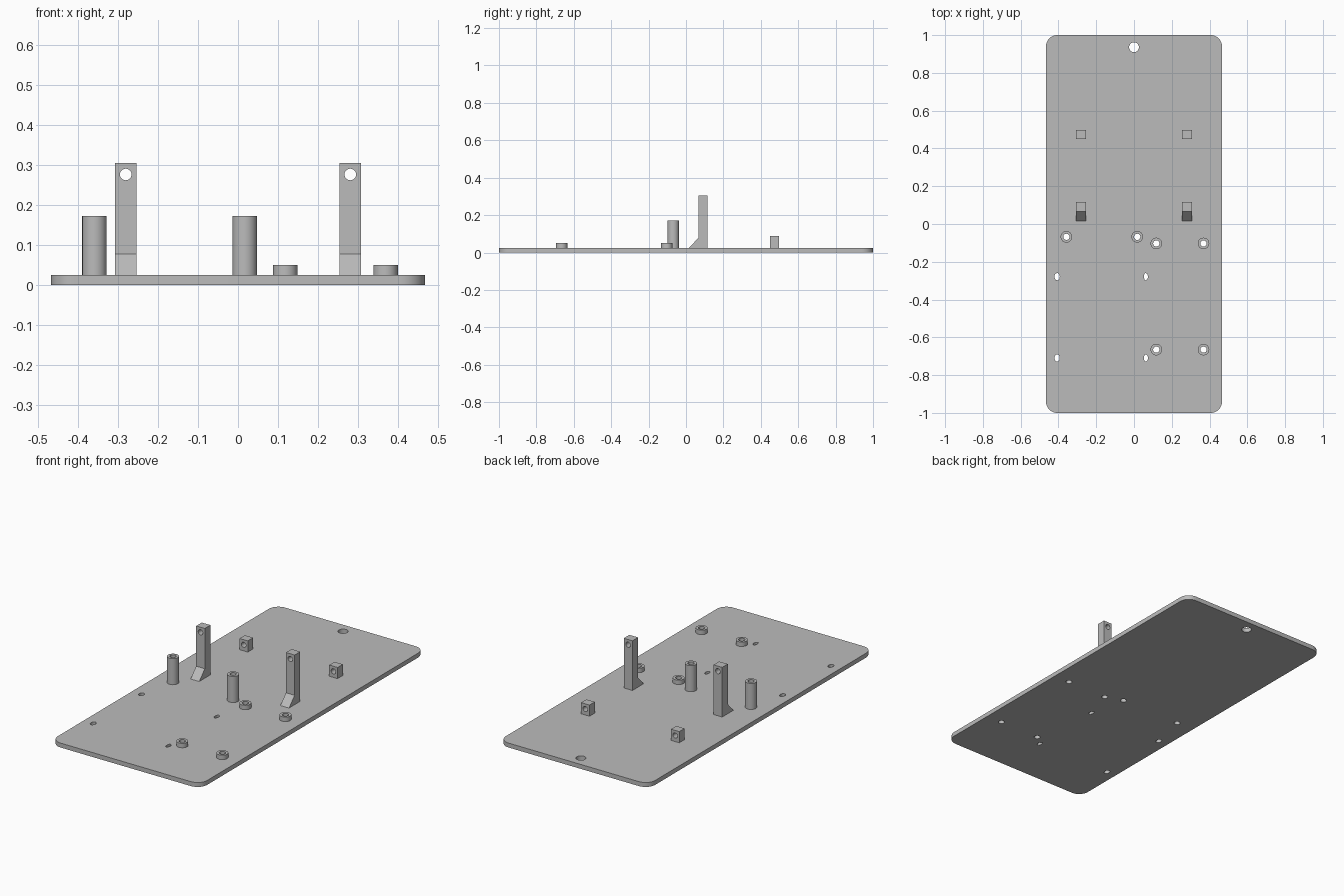
import bpy, bmesh
from math import cos, sin, pi, radians
from mathutils import Vector

cube = bpy.data.objects.get("Cube")
if cube:
    bpy.data.objects.remove(cube, do_unlink=True)

grey = bpy.data.materials.new("plain_grey")
grey.use_nodes = True
colour = (0.5, 0.5, 0.5, 1)
grey.diffuse_color = colour
grey.node_tree.nodes["Principled BSDF"].inputs["Base Color"].default_value = colour

T = 0.025  # plate thickness


def prism(name, outline, sweep):
    """Extrude a closed outline of 3D points along a vector."""
    bm = bmesh.new()
    face = bm.faces.new([bm.verts.new(p) for p in outline])
    top = bmesh.ops.extrude_face_region(bm, geom=[face])
    moved = [v for v in top["geom"] if isinstance(v, bmesh.types.BMVert)]
    bmesh.ops.translate(bm, verts=moved, vec=Vector(sweep))
    bmesh.ops.recalc_face_normals(bm, faces=bm.faces)
    mesh = bpy.data.meshes.new(name)
    bm.to_mesh(mesh)
    bm.free()
    mesh.materials.append(grey)
    obj = bpy.data.objects.new(name, mesh)
    bpy.context.collection.objects.link(obj)
    return obj


def circle(x, y, z, r, n=32):
    return [(x + r * cos(2 * pi * i / n), y + r * sin(2 * pi * i / n), z) for i in range(n)]


def cut(obj, cutters):
    """Subtract cutters, bake the result, remove the cutters."""
    for c in cutters:
        c.hide_render = True
        mod = obj.modifiers.new("hole", "BOOLEAN")
        mod.operation, mod.solver, mod.object = "DIFFERENCE", "EXACT", c
    bpy.context.view_layer.update()
    graph = bpy.context.evaluated_depsgraph_get()
    baked = bpy.data.meshes.new_from_object(obj.evaluated_get(graph))
    obj.modifiers.clear()
    obj.data = baked
    for c in cutters:
        bpy.data.objects.remove(c, do_unlink=True)


def drill_up(x, y, r, height=0.4):
    return prism("drill", circle(x, y, -0.1, r), (0, 0, height))


def drill_across(x, z, r=0.0145):
    ring = [(px, -0.2, pz) for px, pz, _ in circle(x, z, 0, r)]
    return prism("drill", ring, (0, 1, 0))


# Standoff positions: x, y, top height
standoffs = [(-0.358, -0.068, 0.172), (0.017, -0.068, 0.172)]
standoffs += [(x, y, 0.05) for x in (0.118, 0.368) for y in (-0.103, -0.665)]

# Rounded base plate
corner, hx, hy = 0.06, 0.466, 1.0
outline = []
for k, (sx, sy) in enumerate([(1, 1), (-1, 1), (-1, -1), (1, -1)]):
    for i in range(13):
        a = (k + i / 12) * pi / 2
        outline.append((sx * (hx - corner) + corner * cos(a),
                        sy * (hy - corner) + corner * sin(a), 0))
plate = prism("base_plate", outline, (0, 0, T))

# Plate holes: hanging hole, standoff bores, narrow slots
drills = [drill_up(0, 0.936, 0.026)]
drills += [drill_up(x, y, 0.0165) for x, y, _ in standoffs]
for x, flat in ((-0.407, 1), (0.06, 0.5)):
    for y in (-0.279, -0.709):
        slot = []
        for px, py, pz in circle(0, 0, -0.1, 1, 24):
            slot.append((x + px * 0.014 * (flat if px < 0 else 1), y + py * 0.019, pz))
        drills.append(prism("drill", slot, (0, 0, 0.4)))
cut(plate, drills)

# Hollow standoffs
parts = [plate]
for i, (x, y, top) in enumerate(standoffs):
    kind = "tall" if top > 0.1 else "short"
    tube = prism(f"{kind}_standoff_{i + 1}", circle(x, y, T, 0.0305), (0, 0, top - T))
    cut(tube, [drill_up(x, y, 0.0165)])
    parts.append(tube)

# Braced front posts and small rear blocks, both drilled front to back
post = [(0.016, T), (0.116, T), (0.116, 0.305), (0.066, 0.305), (0.066, 0.078)]
block = [(0.45, T), (0.497, T), (0.497, 0.088), (0.45, 0.088)]
for side, x in (("left", 0.28), ("right", -0.28)):
    for name, profile, width, hole in (("post", post, 0.054, 0.276),
                                       ("block", block, 0.052, 0.059)):
        obj = prism(f"{side}_{name}", [(x - width / 2, y, z) for y, z in profile], (width, 0, 0))
        cut(obj, [drill_across(x, hole)])
        parts.append(obj)

# Smooth round walls, sharp edges kept
bpy.ops.object.select_all(action="DESELECT")
for obj in parts:
    obj.select_set(True)
bpy.context.view_layer.objects.active = plate
bpy.ops.object.shade_smooth_by_angle(angle=radians(30))
